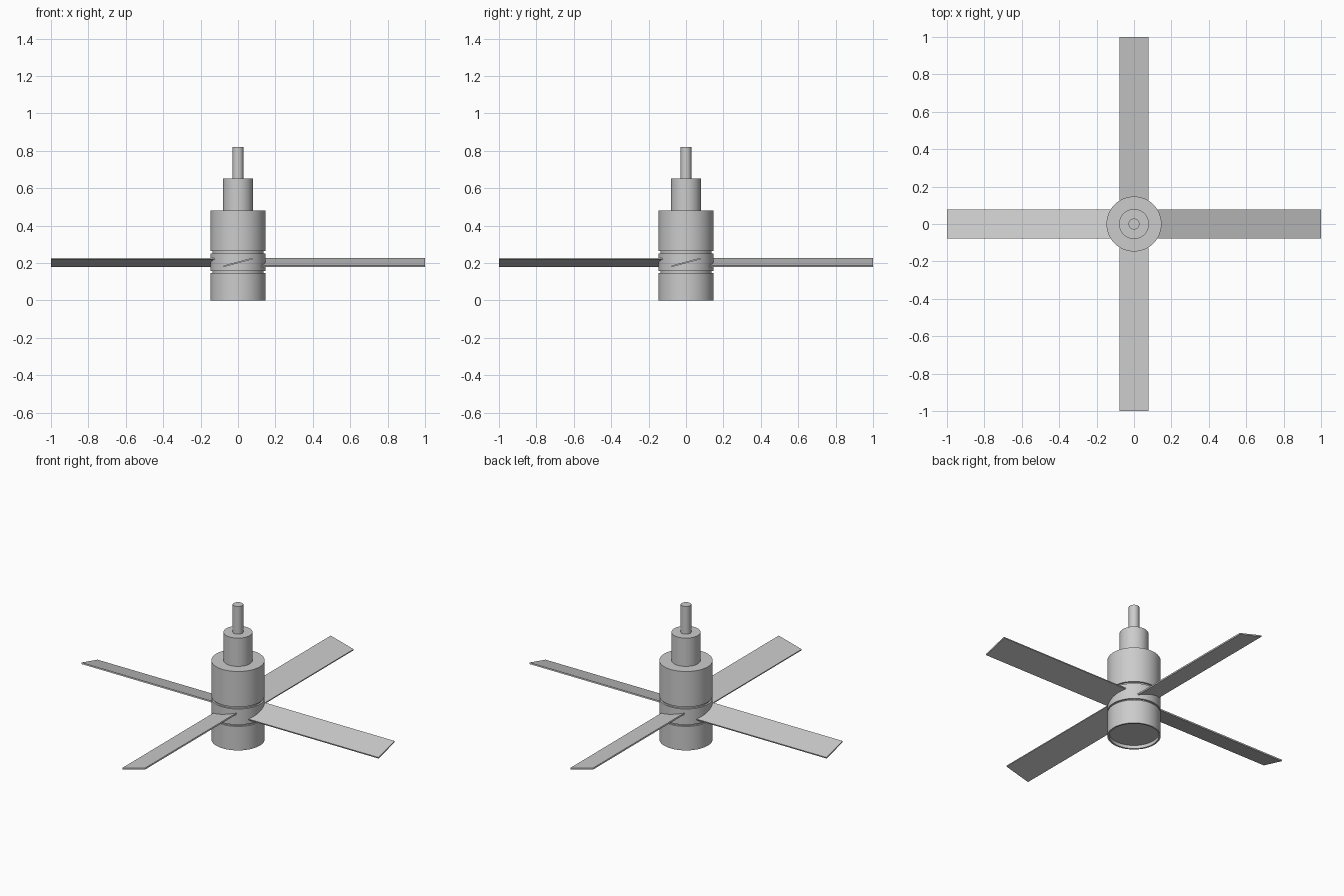
import bpy, math
from mathutils import Matrix

if "Cube" in bpy.data.objects:
    bpy.data.objects.remove(bpy.data.objects["Cube"])

SIDES = 64


def lathe(name, profile):
    """Spin an (r, z) profile, listed from bottom axis to top axis, around z."""
    verts, faces, rings = [], [], []
    for r, z in profile:
        start = len(verts)
        if r == 0:
            verts.append((0, 0, z))
            rings.append([start] * SIDES)
        else:
            for i in range(SIDES):
                a = 2 * math.pi * i / SIDES
                verts.append((r * math.cos(a), r * math.sin(a), z))
            rings.append(list(range(start, start + SIDES)))
    for lo, hi in zip(rings, rings[1:]):
        for i in range(SIDES):
            j = (i + 1) % SIDES
            quad = [lo[i], lo[j], hi[j], hi[i]]
            faces.append(list(dict.fromkeys(quad)))
    mesh = bpy.data.meshes.new(name)
    mesh.from_pydata(verts, [], faces)
    obj = bpy.data.objects.new(name, mesh)
    bpy.context.collection.objects.link(obj)
    bpy.ops.object.select_all(action='DESELECT')
    obj.select_set(True)
    bpy.context.view_layer.objects.active = obj
    bpy.ops.object.shade_smooth_by_angle(angle=math.radians(30))
    return obj


R = 0.147       # hub radius
G = 0.137       # groove radius

# Hub: recessed lamp cover, lower drum, blade ring and upper motor drum
lathe("motor_housing", [
    (0, 0.02), (0.137, 0.02), (0.137, 0), (R, 0),
    (R, 0.146), (G, 0.146), (G, 0.156), (R, 0.156),
    (R, 0.252), (G, 0.252), (G, 0.264), (R, 0.264),
    (R, 0.48), (0, 0.48)])

# Collar and hanging rod
lathe("collar", [(0, 0.47), (0.08, 0.47), (0.08, 0.652), (0, 0.652)])
lathe("hanging_rod", [(0, 0.64), (0.029, 0.64), (0.029, 0.82), (0, 0.82)])

# Four pitched blades
inner, outer, width, thick = 0.10, 1.0, 0.16, 0.008
for k in range(4):
    bpy.ops.mesh.primitive_cube_add(size=1)
    blade = bpy.context.object
    blade.name = f"blade_{k + 1}"
    blade.data.transform(
        Matrix.Rotation(k * math.pi / 2, 4, 'Z')
        @ Matrix.Translation(((inner + outer) / 2, 0, 0.203))
        @ Matrix.Rotation(math.radians(15), 4, 'X')
        @ Matrix.Diagonal((outer - inner, width, thick, 1)))
